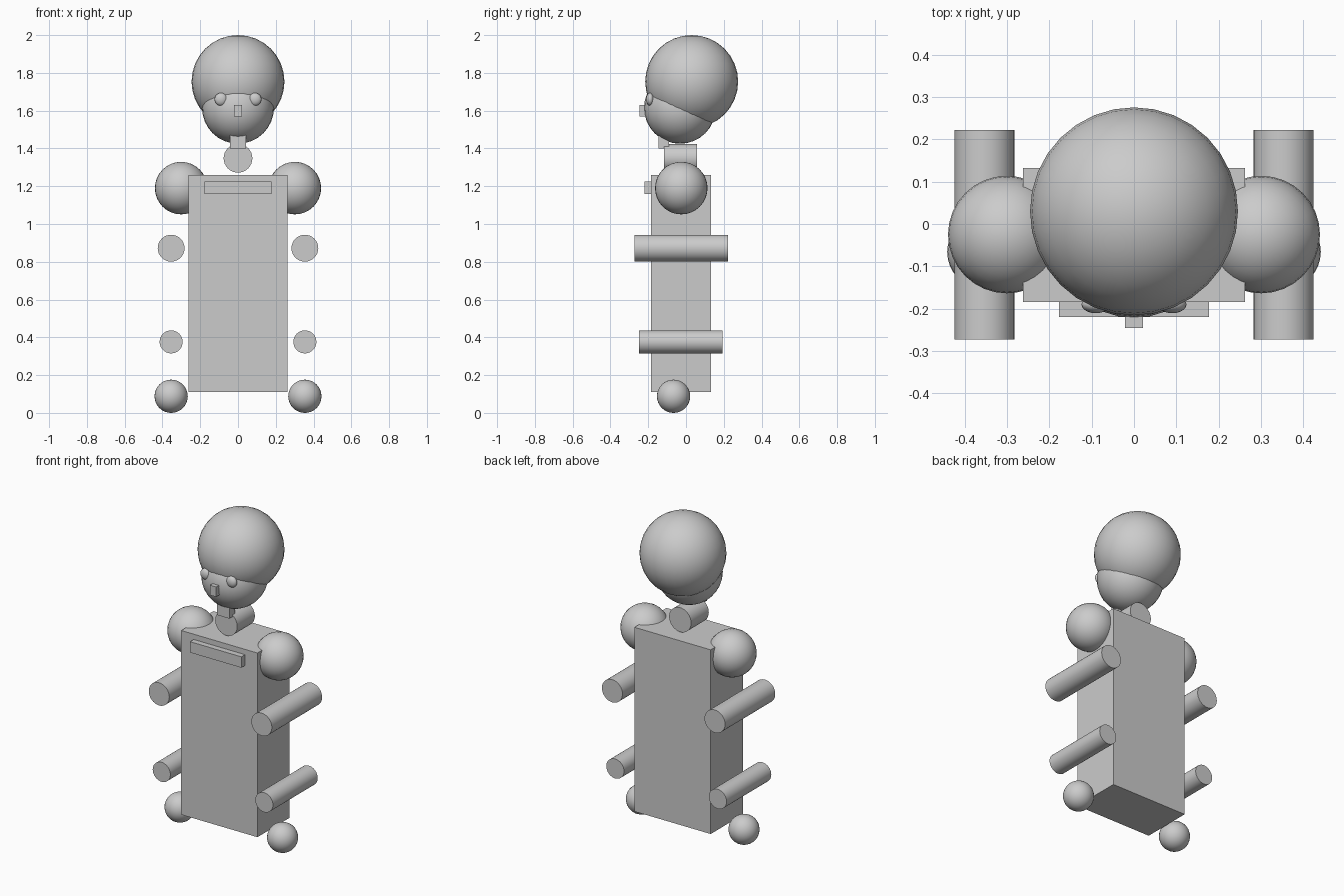
import bpy
import math

if "Cube" in bpy.data.objects:
    bpy.data.objects.remove(bpy.data.objects["Cube"], do_unlink=True)

GREY = (0.6, 0.6, 0.6, 1.0)
grey = bpy.data.materials.new("plain_grey")
grey.use_nodes = True
grey.diffuse_color = GREY
grey.node_tree.nodes["Principled BSDF"].inputs["Base Color"].default_value = GREY


def finish(name, smooth=True):
    ob = bpy.context.object
    ob.name = ob.data.name = name
    ob.data.materials.append(grey)
    bpy.ops.object.transform_apply(location=False, rotation=True, scale=True)
    if smooth:
        bpy.ops.object.shade_smooth_by_angle(angle=math.radians(40))
    return ob


def ball(name, centre, radius, depth=None):
    """Sphere, optionally flattened along y to the half-depth given."""
    bpy.ops.mesh.primitive_uv_sphere_add(segments=32, ring_count=16, radius=1, location=centre)
    bpy.context.object.scale = (radius, depth or radius, radius)
    return finish(name)


def box(name, low, high):
    """Box between two opposite corners."""
    bpy.ops.mesh.primitive_cube_add(size=1, location=[(a + b) / 2 for a, b in zip(low, high)])
    bpy.context.object.scale = [b - a for a, b in zip(low, high)]
    return finish(name, smooth=False)


def rod(name, x, z, radius, y0, y1):
    """Cylinder lying front to back."""
    bpy.ops.mesh.primitive_cylinder_add(vertices=32, radius=radius, depth=y1 - y0,
                                        location=(x, (y0 + y1) / 2, z),
                                        rotation=(math.pi / 2, 0, 0))
    return finish(name)


# Head: large skull over a smaller face, with nose and chin block
ball("skull", (0, 0.03, 1.754), 0.246)
ball("face", (0, -0.032, 1.615), 0.19)
box("nose", (-0.021, -0.246, 1.568), (0.021, -0.2, 1.63))
box("chin_block", (-0.042, -0.146, 1.4), (0.042, -0.09, 1.49))

# Neck and body
rod("neck", 0, 1.348, 0.076, -0.116, 0.058)
box("torso", (-0.263, -0.184, 0.11), (0.263, 0.132, 1.259))
box("chest_plate", (-0.177, -0.22, 1.158), (0.177, -0.17, 1.226))

# Paired parts: the model's left is +x
for side, s in (("left", 1), ("right", -1)):
    ball(f"{side}_eye", (s * 0.09, -0.19, 1.66), 0.034, 0.021)
    ball(f"{side}_shoulder", (s * 0.301, -0.025, 1.19), 0.139)
    rod(f"{side}_upper_arm", s * 0.354, 0.872, 0.071, -0.273, 0.222)
    rod(f"{side}_forearm", s * 0.354, 0.376, 0.061, -0.248, 0.193)
    ball(f"{side}_hand", (s * 0.354, -0.066, 0.088), 0.088)
